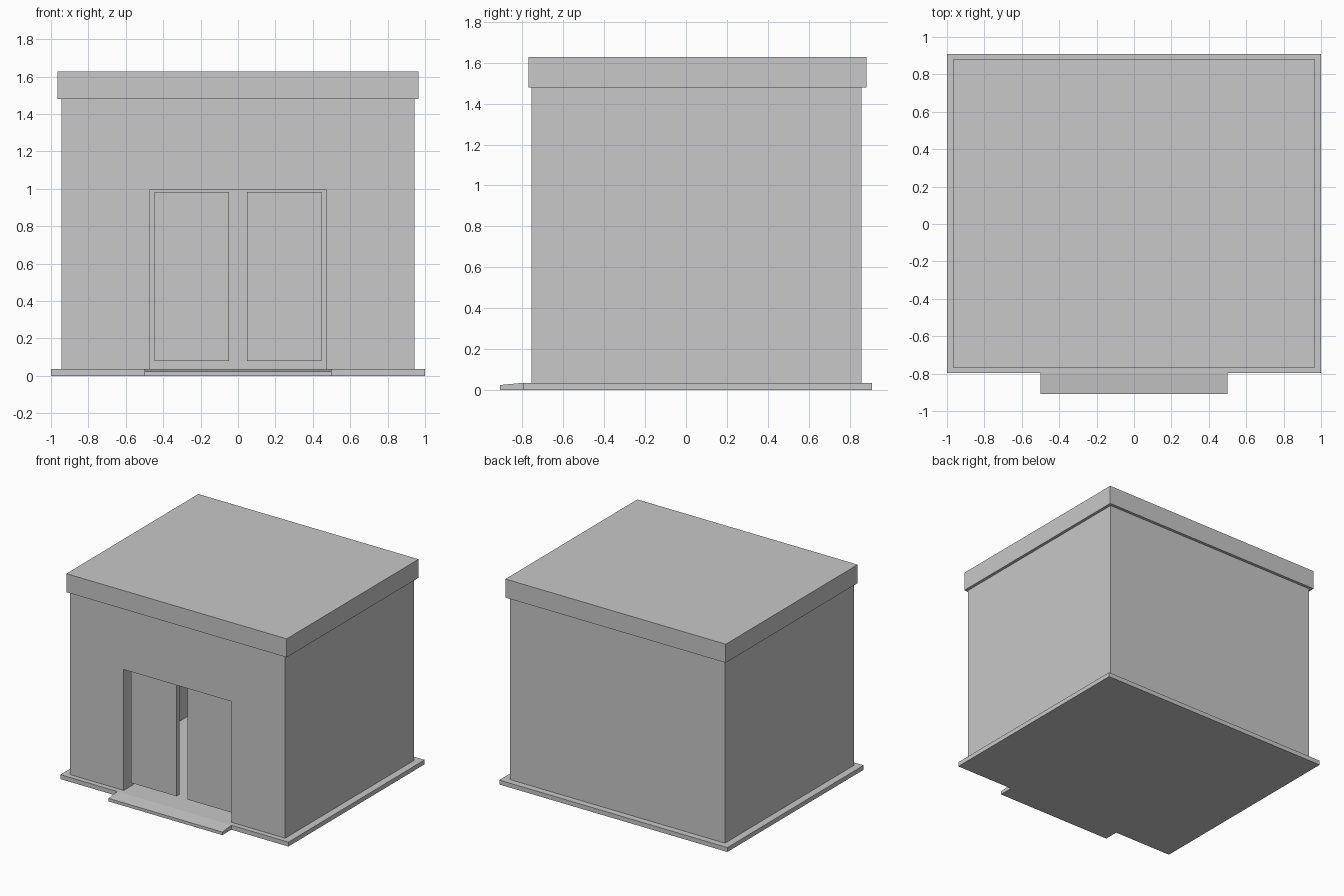
import bpy
import bmesh
from mathutils import Vector

cube = bpy.data.objects.get("Cube")
if cube:
    bpy.data.objects.remove(cube, do_unlink=True)

# One plain grey for the whole building
grey = bpy.data.materials.new("plain_grey")
grey.use_nodes = True
COLOUR = (0.58, 0.58, 0.58, 1.0)
grey.diffuse_color = COLOUR
grey.node_tree.nodes["Principled BSDF"].inputs["Base Color"].default_value = COLOUR


def prism(name, points, direction):
    """Extrude a flat outline of 3D points along a direction."""
    bm = bmesh.new()
    face = bm.faces.new([bm.verts.new(p) for p in points])
    new = bmesh.ops.extrude_face_region(bm, geom=[face])["geom"]
    verts = [g for g in new if isinstance(g, bmesh.types.BMVert)]
    bmesh.ops.translate(bm, verts=verts, vec=Vector(direction))
    bmesh.ops.recalc_face_normals(bm, faces=bm.faces[:])
    mesh = bpy.data.meshes.new(name)
    bm.to_mesh(mesh)
    bm.free()
    mesh.materials.append(grey)
    obj = bpy.data.objects.new(name, mesh)
    bpy.context.collection.objects.link(obj)
    return obj


def box(name, x, y, z):
    """Box from (low, high) pairs on each axis."""
    outline = [(x[0], y[0], z[0]), (x[1], y[0], z[0]),
               (x[1], y[1], z[0]), (x[0], y[1], z[0])]
    return prism(name, outline, (0, 0, z[1] - z[0]))


FLOOR, WALL_TOP, ROOF_TOP = 0.035, 1.48, 1.627
WALL_X, FRONT, BACK, THICK = 0.943, -0.756, 0.859, 0.125
DOOR_X, DOOR_TOP = 0.473, 0.993

# Floor slab and sloped entrance ramp
box("floor_slab", (-1, 1), (-0.797, 0.91), (0, FLOOR))
prism("entrance_ramp",
      [(-0.5, -0.91, 0), (-0.5, -0.797, 0), (-0.5, -0.797, FLOOR), (-0.5, -0.91, 0.024)],
      (1.0, 0, 0))

# Walls: C-shaped plan, open at the doorway, with a lintel closing the top
inner_x, inner_front, inner_back = WALL_X - THICK, FRONT + THICK, BACK - THICK
half = [(DOOR_X, inner_front), (DOOR_X, FRONT), (WALL_X, FRONT), (WALL_X, BACK)]
inner = [(inner_x, inner_back), (inner_x, inner_front)]
plan = (half + [(-x, y) for x, y in reversed(half)]
        + [(-x, y) for x, y in reversed(inner)] + inner)
prism("walls", [(x, y, FLOOR) for x, y in plan], (0, 0, WALL_TOP - FLOOR))
box("door_lintel", (-DOOR_X, DOOR_X), (FRONT, inner_front), (DOOR_TOP, WALL_TOP))

# Overhanging roof block
box("roof", (-0.966, 0.966), (-0.77, 0.882), (WALL_TOP, ROOF_TOP))

# Pair of door panels set back in the doorway
for name, side in (("left_door", 1), ("right_door", -1)):
    box(name, sorted((side * 0.048, side * 0.447)),
        (FRONT + 0.057, FRONT + 0.09), (0.08, 0.983))
